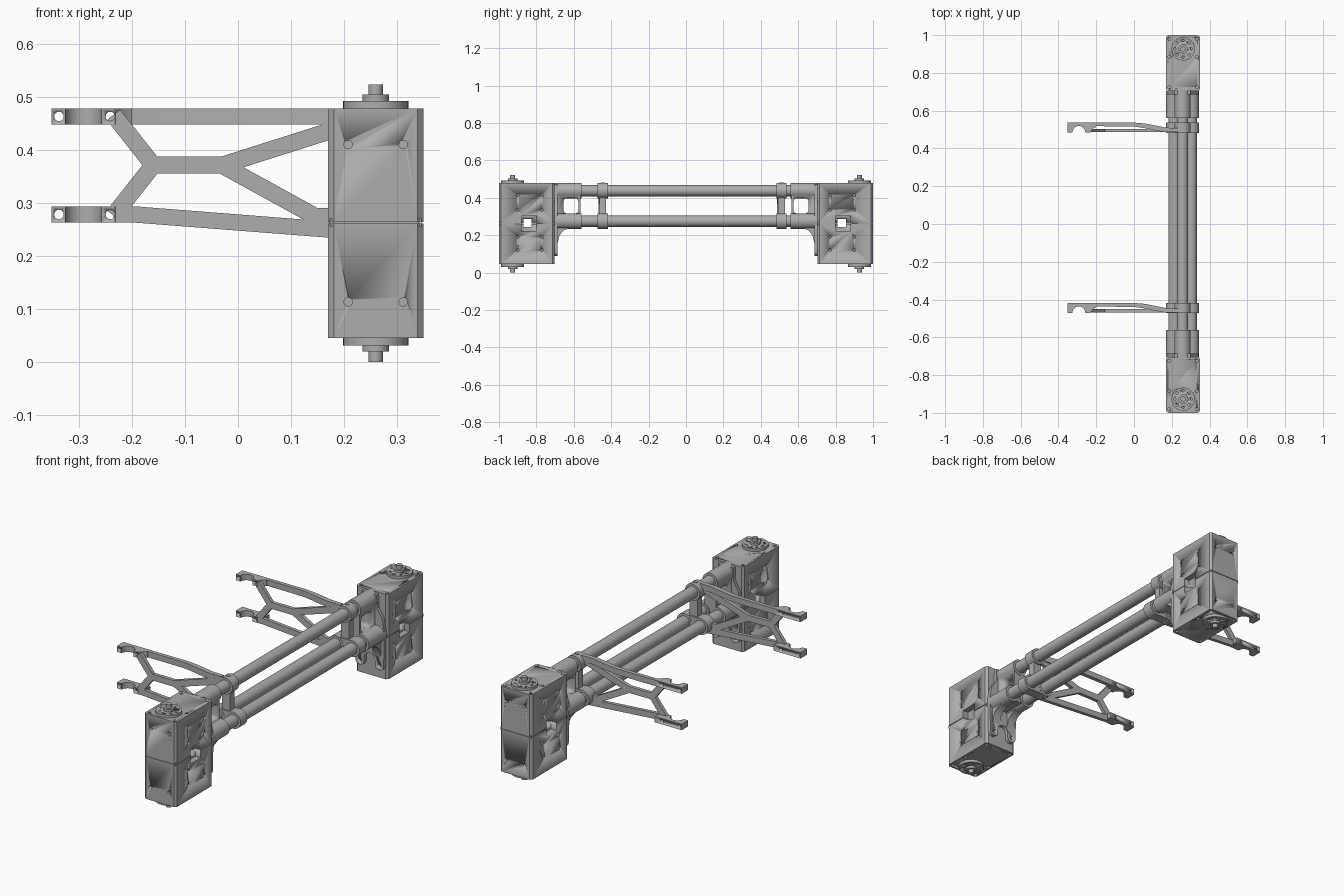
import bpy, bmesh, math

cube = bpy.data.objects.get("Cube")
if cube:
    bpy.data.objects.remove(cube)

grey = bpy.data.materials.new("satin_grey")
grey.use_nodes = True
GREY = (0.42, 0.42, 0.42, 1)
grey.diffuse_color = GREY
grey.node_tree.nodes["Principled BSDF"].inputs["Base Color"].default_value = GREY


def circle(u, v, r, n=32, start=0, end=360):
    full = end - start == 360
    steps = n if full else n + 1
    angles = [math.radians(start + (end - start) * i / n) for i in range(steps)]
    return [(u + r * math.cos(a), v + r * math.sin(a)) for a in angles]


def rect(u0, u1, v0, v1):
    return [(u0, v0), (u1, v0), (u1, v1), (u0, v1)]


def strip(a, b, width):
    """Outline of a straight strut from a to b."""
    du, dv = b[0] - a[0], b[1] - a[1]
    k = width / 2 / math.hypot(du, dv)
    n = (-dv * k, du * k)
    return [(a[0] + n[0], a[1] + n[1]), (a[0] - n[0], a[1] - n[1]),
            (b[0] - n[0], b[1] - n[1]), (b[0] + n[0], b[1] + n[1])]


def prism(name, axis, *solids):
    """Extrude outlines along an axis; each solid is (outline, low, high)."""
    place = {"x": lambda u, v, w: (w, u, v),
             "y": lambda u, v, w: (u, w, v),
             "z": lambda u, v, w: (u, v, w)}[axis]
    bm = bmesh.new()
    for outline, lo, hi in solids:
        a = [bm.verts.new(place(u, v, lo)) for u, v in outline]
        b = [bm.verts.new(place(u, v, hi)) for u, v in outline]
        bm.faces.new(a)
        bm.faces.new(b[::-1])
        for i in range(len(a)):
            j = (i + 1) % len(a)
            bm.faces.new((a[i], b[i], b[j], a[j]))
    bmesh.ops.recalc_face_normals(bm, faces=bm.faces)
    mesh = bpy.data.meshes.new(name)
    bm.to_mesh(mesh)
    bm.free()
    mesh.materials.append(grey)
    ob = bpy.data.objects.new(name, mesh)
    bpy.context.collection.objects.link(ob)
    bpy.ops.object.select_all(action="DESELECT")
    ob.select_set(True)
    bpy.context.view_layer.objects.active = ob
    bpy.ops.object.shade_smooth_by_angle(angle=math.radians(30))
    return ob


def cut(ob, *cutters):
    for c in cutters:
        mod = ob.modifiers.new("cut", "BOOLEAN")
        mod.object = c
        mod.solver = "EXACT"
        c.hide_render = True
        c.hide_set(True)


def span(s, a, b):
    return min(s * a, s * b), max(s * a, s * b)


CX = 0.26                       # motor centre line
TOP = (0.257, 0.438)            # upper tube centre (x, z)
LOW = [(0.212, 0.275), (0.303, 0.275)]
TUBES = [TOP] + LOW
SLEEVE = 0.042

# Three long tubes
for n, (x, z) in enumerate(TUBES):
    prism(f"tube_{n}", "y", (circle(x, z, 0.03), -0.7, 0.7))


def motor(s, side):
    y0, y1 = span(s, 0.703, 1.0)
    x0, x1, c = 0.17, 0.35, 0.011
    foot = [(x0 + c, y0), (x1 - c, y0), (x1, y0 + c), (x1, y1 - c),
            (x1 - c, y1), (x0 + c, y1), (x0, y1 - c), (x0, y0 + c)]
    yc = s * 0.927

    # Screw holes and side window cutters
    side_pts = [(s * y, z) for y in (0.77, 0.9) for z in (0.12, 0.19, 0.335, 0.413)]
    d = 0.012
    side_holes = prism(side + "_side_hole_cutter", "x", *[
        (circle(y, z, 0.007, 12), a - d, a + d) for y, z in side_pts for a in (x0, x1)])
    end_holes = prism(side + "_end_hole_cutter", "y", *[
        (circle(x, z, 0.008, 16), s - d, s + d)
        for x in (0.208, 0.312) for z in (0.113, 0.41)])
    corners = [(x, s * y) for x in (0.187, 0.333) for y in (0.724, 0.884, 0.98)]
    cap_holes = prism(side + "_cap_hole_cutter", "z", *[
        (circle(x, y, 0.008, 12), a - d, a + d)
        for x, y in corners for a in (0.045, 0.478)])
    w0, w1 = span(s, 0.8, 0.88)
    window = prism(side + "_window_cutter", "x",
                   (rect(w0, w1, 0.222, 0.302), 0.1, x0 + 0.03),
                   (rect(w0, w1, 0.222, 0.302), x1 - 0.03, 0.4))
    slot = prism(side + "_slot_cutter", "x",
                 (rect(w0 + 0.01, w1 - 0.025, 0.243, 0.288), 0.1, 0.4))

    # Two half housings with a seam between
    for half, lo, hi in (("lower", 0.045, 0.261), ("upper", 0.264, 0.478)):
        ob = prism(f"{side}_{half}_housing", "z", (foot, lo, hi))
        cut(ob, side_holes, end_holes, cap_holes, window, slot)
    prism(side + "_seam_core", "z", (rect(0.174, 0.346, y0 + 0.004, w0 - 0.004), 0.255, 0.27),
          (rect(0.174, 0.346, w1 + 0.004, y1 - 0.004), 0.255, 0.27))

    # Output flange, hub and shaft at both ends
    ring = prism(side + "_flange_hole_cutter", "z", *[
        (circle(x, y, 0.006, 12), a - d, a + d)
        for x, y in circle(CX, yc, 0.044, 8) for a in (0.031, 0.492)])
    for end, base, k in (("upper", 0.478, 1), ("lower", 0.045, -1)):
        flange = prism(f"{side}_{end}_flange", "z",
                       (circle(CX, yc, 0.0615, 40), *span(1, base - k * 0.002, base + k * 0.014)))
        cut(flange, ring)
        prism(f"{side}_{end}_shaft", "z",
              (circle(CX, yc, 0.025), *span(1, base + k * 0.01, base + k * 0.026)),
              (circle(CX, yc, 0.0135, 20), *span(1, base + k * 0.02, base + k * 0.045)))

    # Tube mount: back plate with two rounded feet
    b0, b1 = span(s, 0.686, 0.704)
    plate = (circle(0.205, 0.115, 0.025, 8, 180, 360) + circle(CX, 0.135, 0.03, 8, 180, 0)
             + circle(0.315, 0.115, 0.025, 8, 180, 360)
             + [(0.342, 0.3), (0.33, 0.36), (0.302, 0.4), (0.3, 0.47)]
             + [(0.215, 0.47), (0.212, 0.4), (0.188, 0.36), (0.174, 0.3)])
    ob = prism(side + "_mount_plate", "y", (plate, b0, b1))
    cut(ob, prism(side + "_foot_hole_cutter", "y", *[
        (circle(x, 0.115, 0.009, 14), b0 - d, b1 + d) for x in (0.205, 0.315)]))

    # Sleeves, a bridge with a rounded opening, and ribs under the sleeves
    prism(side + "_sleeves", "y", *[(circle(x, z, SLEEVE), *span(s, 0.56, 0.703)) for x, z in TUBES])
    prism(side + "_sleeve_filler", "y", (rect(0.212, 0.303, 0.245, 0.316), *span(s, 0.565, 0.7)))
    bridge = prism(side + "_mount_bridge", "x", (rect(*span(s, 0.563, 0.7), 0.3, 0.42), 0.225, 0.29))
    a0, a1 = span(s, 0.575, 0.655)
    opening = [p for u, v, a in ((a1, 0.378, 0), (a0, 0.378, 90), (a0, 0.336, 180), (a1, 0.336, 270))
               for p in circle(u + (0.02 if u == a0 else -0.02), v, 0.02, 6, a, a + 90)]
    cut(bridge, prism(side + "_opening_cutter", "x", (opening, 0.1, 0.4)))
    rib = [(s * y, z) for y, z in ((0.7, 0.27), (0.62, 0.27), (0.625, 0.237), (0.655, 0.225),
                                  (0.676, 0.2), (0.686, 0.16), (0.7, 0.16))]
    prism(side + "_mount_ribs", "x", *[(rib, x - 0.022, x + 0.022) for x, z in LOW])


motor(-1, "front")
motor(1, "rear")


def bracket(y, name):
    # Clamp rings around the tubes, joined by a column
    prism(name + "_clamp", "y", *[(circle(x, z, SLEEVE), y - 0.027, y + 0.027) for x, z in TUBES],
          (rect(0.212, 0.303, 0.236, 0.314), y - 0.026, y + 0.026),
          (rect(0.235, 0.28, 0.3, 0.41), y - 0.018, y + 0.018))
    prism(name + "_clamp_screw", "z", (circle(0.257, y, 0.01, 16), 0.47, 0.482))

    # Open hooks at the free end
    holes = prism(name + "_hook_hole_cutter", "y", *[
        (circle(x, z, 0.009, 16), y - 0.1, y + 0.1)
        for x in (-0.338, -0.241) for z in (0.463, 0.278)])
    hook = ([(-0.352, y + 0.027), (-0.352, y - 0.025)]
            + circle(-0.292, y - 0.025, 0.034, 16, 180, 0)
            + [(-0.232, y - 0.025), (-0.215, y - 0.004), (-0.2, y + 0.004), (-0.2, y + 0.027)])
    for level, z in (("upper", 0.463), ("lower", 0.278)):
        ob = prism(f"{name}_{level}_hook", "z", (hook, z - 0.015, z + 0.015))
        cut(ob, holes)

    # Bowed top rail sweeping into the upper clamp
    outer = [(-0.21, 0.027), (0, 0.027), (0.06, 0.022), (0.12, 0.01), (0.17, 0.0), (0.235, -0.002)]
    inner = [(0.235, -0.024), (0.16, -0.023), (0.1, -0.012), (0.05, -0.001), (0, 0.006), (-0.21, 0.008)]
    prism(name + "_top_rail", "z", ([(x, y + v) for x, v in outer + inner], 0.448, 0.478))

    # Bottom rail and forked braces
    lo, hi = y - 0.024, y - 0.006
    rail = [(-0.235, 0.263), (-0.2, 0.263), (0.2, 0.232), (0.2, 0.29), (0.15, 0.29),
            (0.13, 0.268), (-0.19, 0.293), (-0.235, 0.293)]
    prism(name + "_bottom_rail", "y", (rail, lo, hi))
    hub_l, hub_r = (-0.16, 0.371), (-0.03, 0.371)
    struts = [((-0.235, 0.466), hub_l), ((-0.235, 0.276), hub_l), (hub_l, hub_r),
              (hub_r, (0.225, 0.452)), (hub_r, (0.15, 0.272))]
    prism(name + "_braces", "y", *[(strip(a, b, 0.032), lo, hi) for a, b in struts],
          *[(circle(x, z, 0.016, 20), lo, hi) for x, z in (hub_l, hub_r)])


bracket(-0.445, "front_bracket")
bracket(0.51, "rear_bracket")
